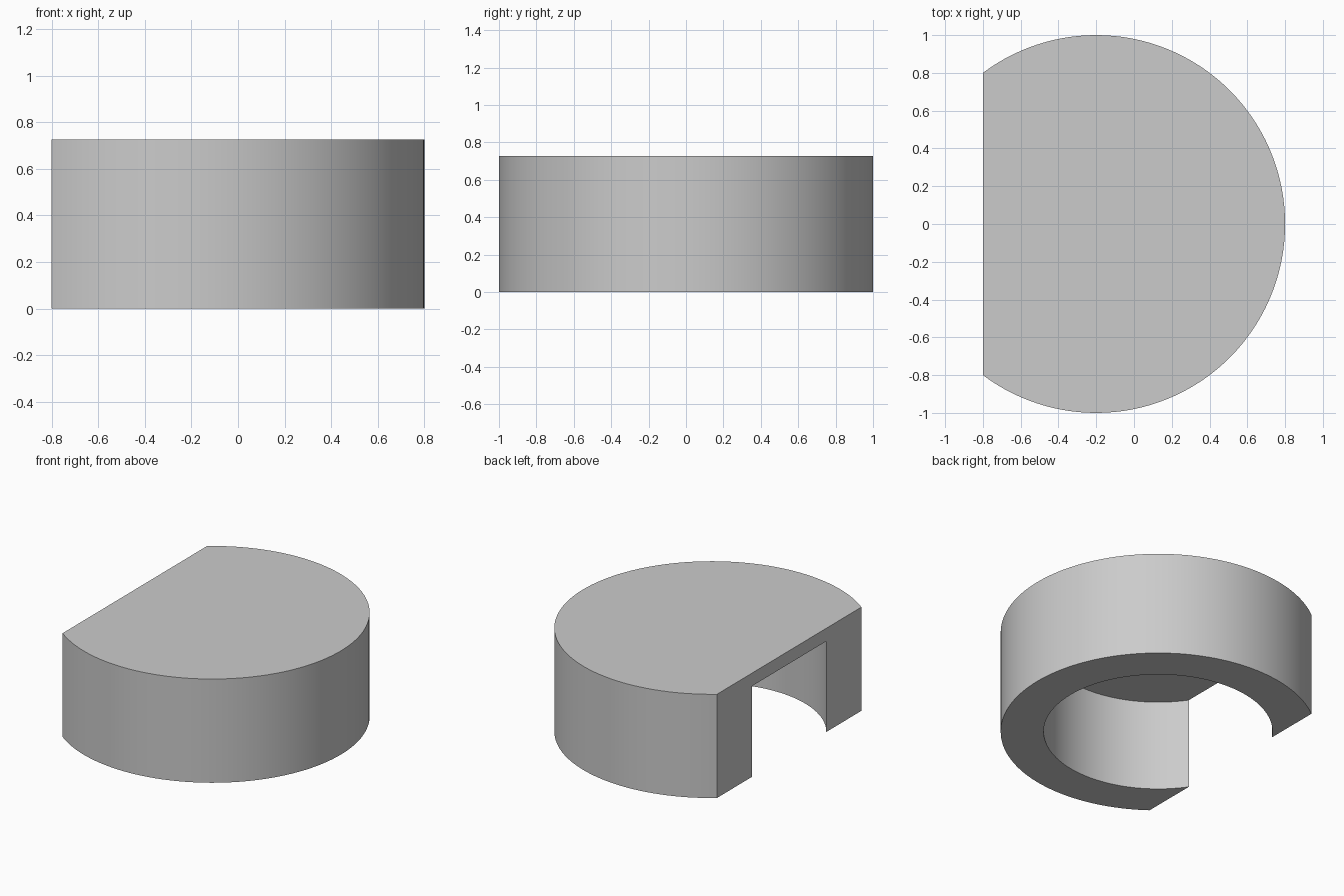
import bpy, bmesh, math

cube = bpy.data.objects.get("Cube")
if cube:
    bpy.data.objects.remove(cube, do_unlink=True)

CENTRE_X = -0.2      # axis of both arcs
CUT_X = -0.8         # flat side
HEIGHT = 0.727
CEILING = 0.636      # top of the hollow
OUTER_R, INNER_R = 1.0, 0.727
SEGMENTS = 96

grey = bpy.data.materials.new("plain grey")
grey.use_nodes = True
colour = (0.6, 0.6, 0.6, 1)
grey.diffuse_color = colour
grey.node_tree.nodes["Principled BSDF"].inputs["Base Color"].default_value = colour

bm = bmesh.new()


def arc(radius, z):
    """Arc of vertices that starts and ends on the flat side."""
    end = math.acos((CUT_X - CENTRE_X) / radius)
    angles = [end * (2 * i / SEGMENTS - 1) for i in range(SEGMENTS + 1)]
    return [bm.verts.new((CENTRE_X + radius * math.cos(a), radius * math.sin(a), z))
            for a in angles]


def wall(low, high):
    for i in range(SEGMENTS):
        bm.faces.new((low[i], low[i + 1], high[i + 1], high[i]))


outer_low, outer_high = arc(OUTER_R, 0), arc(OUTER_R, HEIGHT)
inner_low, inner_high = arc(INNER_R, 0), arc(INNER_R, CEILING)

# Curved walls
wall(outer_low, outer_high)
wall(inner_low, inner_high)

# Top, hollow ceiling, C-shaped underside
bm.faces.new(outer_high)
bm.faces.new(inner_high)
bm.faces.new(outer_low + inner_low[::-1])

# Flat side with the opening
bm.faces.new((outer_low[0], outer_high[0], outer_high[-1], outer_low[-1],
              inner_low[-1], inner_high[-1], inner_high[0], inner_low[0]))

bmesh.ops.recalc_face_normals(bm, faces=bm.faces[:])
mesh = bpy.data.meshes.new("hollow_cap")
bm.to_mesh(mesh)
bm.free()
mesh.materials.append(grey)

cap = bpy.data.objects.new("hollow_cap", mesh)
bpy.context.collection.objects.link(cap)
bpy.ops.object.select_all(action="DESELECT")
cap.select_set(True)
bpy.context.view_layer.objects.active = cap
bpy.ops.object.shade_smooth_by_angle(angle=math.radians(30))
